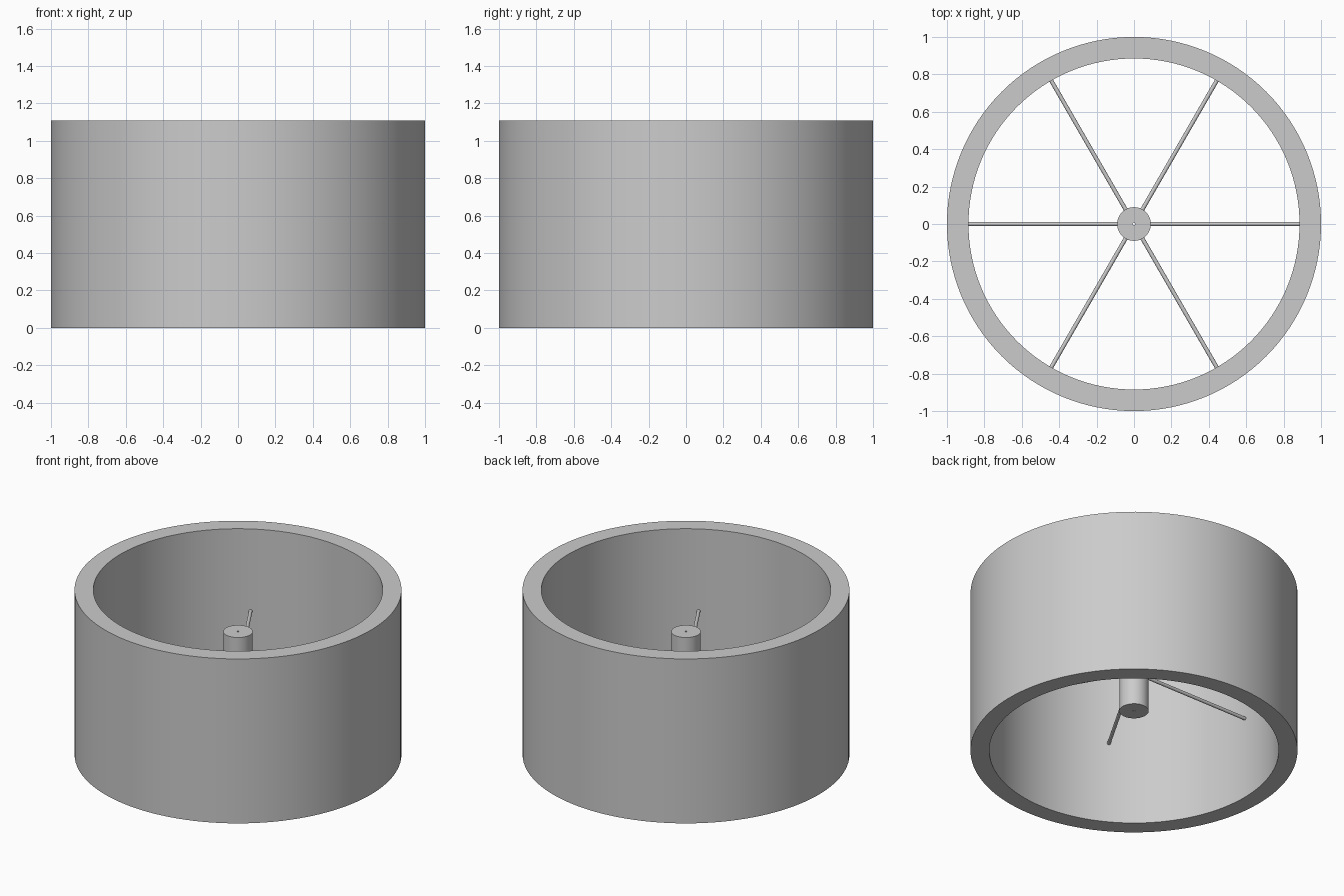
import bpy, bmesh
from math import pi, tau, radians
from mathutils import Matrix, Vector

cube = bpy.data.objects.get("Cube")
if cube:
    bpy.data.objects.remove(cube, do_unlink=True)

HEIGHT = 1.11
MID = HEIGHT / 2
RIM_OUTER, RIM_INNER = 1.0, 0.885
HUB_RADIUS, HUB_BORE, HUB_HEIGHT = 0.09, 0.007, 0.55
SPOKE_RADIUS = 0.011

grey = bpy.data.materials.new("light grey")
grey.use_nodes = True
colour = (0.6, 0.6, 0.6, 1)
grey.diffuse_color = colour
grey.node_tree.nodes["Principled BSDF"].inputs["Base Color"].default_value = colour


def finish(name, bm):
    """Turn a bmesh into a grey object with smooth sides and sharp edges."""
    bmesh.ops.recalc_face_normals(bm, faces=bm.faces)
    mesh = bpy.data.meshes.new(name)
    bm.to_mesh(mesh)
    bm.free()
    mesh.materials.append(grey)
    obj = bpy.data.objects.new(name, mesh)
    bpy.context.collection.objects.link(obj)
    bpy.ops.object.select_all(action='DESELECT')
    obj.select_set(True)
    bpy.context.view_layer.objects.active = obj
    bpy.ops.object.shade_smooth_by_angle(angle=radians(30))
    return obj


def tube(name, outer, inner, bottom, top, sides):
    """Spin a rectangular section about the z axis."""
    bm = bmesh.new()
    section = [(inner, bottom), (outer, bottom), (outer, top), (inner, top)]
    verts = [bm.verts.new((r, 0, z)) for r, z in section]
    edges = [bm.edges.new((verts[i - 1], verts[i])) for i in range(len(verts))]
    bmesh.ops.spin(bm, geom=verts + edges, cent=(0, 0, 0), axis=(0, 0, 1),
                   angle=tau, steps=sides, use_merge=True)
    bmesh.ops.remove_doubles(bm, verts=bm.verts, dist=0.0001)
    return finish(name, bm)


def spoke(name, angle):
    """Thin horizontal rod from the hub to the rim."""
    start, end = HUB_RADIUS - 0.01, RIM_INNER + 0.005
    bm = bmesh.new()
    place = (Matrix.Rotation(angle, 4, 'Z')
             @ Matrix.Translation(Vector(((start + end) / 2, 0, MID)))
             @ Matrix.Rotation(pi / 2, 4, 'Y'))
    bmesh.ops.create_cone(bm, cap_ends=True, segments=16, radius1=SPOKE_RADIUS,
                          radius2=SPOKE_RADIUS, depth=end - start, matrix=place)
    return finish(name, bm)


# Wide outer rim
tube("rim", RIM_OUTER, RIM_INNER, 0, HEIGHT, 128)

# Central hub with a fine axle bore
tube("hub", HUB_RADIUS, HUB_BORE, MID - HUB_HEIGHT / 2, MID + HUB_HEIGHT / 2, 48)

# Six spokes at mid height
for i in range(6):
    spoke(f"spoke_{i + 1}", i * tau / 6)
